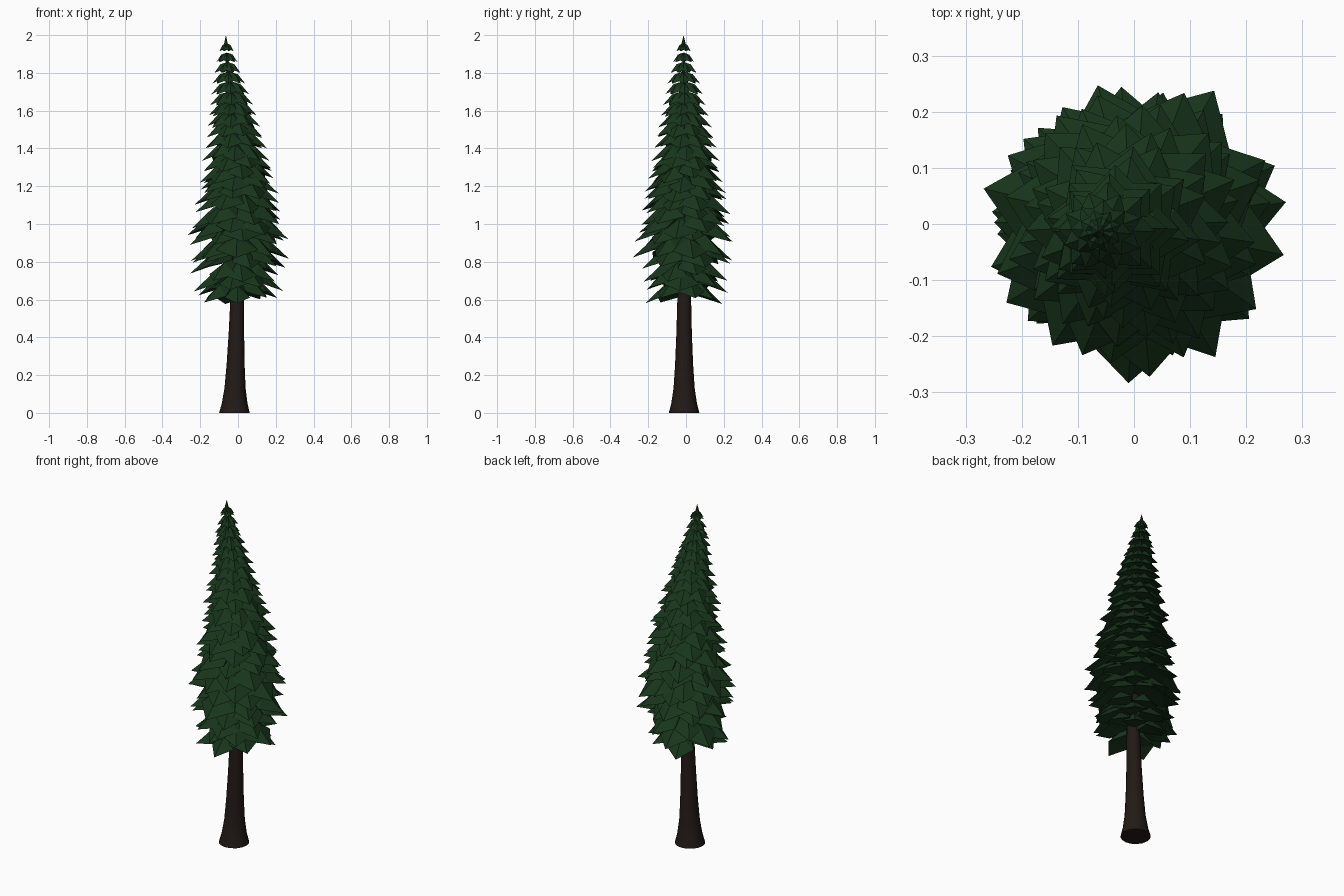
import bpy, bmesh, math, random
from mathutils import Vector

if "Cube" in bpy.data.objects:
    bpy.data.objects.remove(bpy.data.objects["Cube"])

random.seed(11)


def interp(table, z):
    """Linear lookup of (z, v0, v1, ...) rows."""
    if z <= table[0][0]:
        return table[0][1:]
    for a, b in zip(table, table[1:]):
        if z <= b[0]:
            t = (z - a[0]) / (b[0] - a[0])
            return [p + (q - p) * t for p, q in zip(a[1:], b[1:])]
    return table[-1][1:]


def material(name, color):
    m = bpy.data.materials.new(name)
    m.diffuse_color = color
    m.use_nodes = True
    m.node_tree.nodes["Principled BSDF"].inputs["Base Color"].default_value = m.diffuse_color
    return m


def finish(bm, name, mat):
    me = bpy.data.meshes.new(name)
    bm.to_mesh(me)
    bm.free()
    ob = bpy.data.objects.new(name, me)
    bpy.context.collection.objects.link(ob)
    me.materials.append(mat)
    return ob


bark = material("bark", (0.016, 0.01, 0.008, 1))
needles = material("needles", (0.009, 0.036, 0.011, 1))

# Leaning centre line: z, x, y
AXIS = [(0, -0.019, -0.01), (0.6, -0.004, -0.01), (0.9, 0.004, 0.0),
        (1.2, -0.0, 0.0), (1.6, -0.03, -0.008), (1.8, -0.056, -0.013),
        (2.0, -0.064, -0.013)]
# Crown radius at the leaf tips: z, r
CROWN = [(0.58, 0.22), (0.7, 0.235), (0.8, 0.27), (0.92, 0.272), (1.05, 0.245),
         (1.2, 0.213), (1.4, 0.172), (1.6, 0.122), (1.8, 0.073), (1.86, 0.055), (1.92, 0.038)]

# Trunk: flared, tapering tube along the centre line
TRUNK = [(0, 0.081), (0.05, 0.068), (0.13, 0.056), (0.25, 0.048), (0.42, 0.041),
         (0.62, 0.036), (1.0, 0.03), (1.4, 0.02), (1.9, 0.006)]
bm = bmesh.new()
N = 16
rings = []
for z, r in TRUNK:
    x, y = interp(AXIS, z)
    rings.append([bm.verts.new((x + r * math.cos(2 * math.pi * i / N),
                                y + r * math.sin(2 * math.pi * i / N), z)) for i in range(N)])
for a, b in zip(rings, rings[1:]):
    for i in range(N):
        j = (i + 1) % N
        bm.faces.new((a[i], a[j], b[j], b[i]))
bm.faces.new(rings[0][::-1])
bm.faces.new(rings[-1])
trunk = finish(bm, "trunk", bark)
bpy.context.view_layer.objects.active = trunk
trunk.select_set(True)
bpy.ops.object.shade_smooth_by_angle()


def add_leaf(bm, z_tip, ang, r, half_w, rise):
    """Folded, drooping kite-shaped branch: raised ridge above, flatter underside."""
    cx, cy = interp(AXIS, z_tip)
    out = Vector((math.cos(ang), math.sin(ang), 0))
    side = Vector((-out.y, out.x, 0))

    def v(d, s, h):
        return bm.verts.new(Vector((cx, cy, z_tip)) + out * d * r + side * s * half_w + Vector((0, 0, h * rise)))
    root, mid, tip = v(0.04, 0, 1.0), v(0.55, 0, 0.78), v(1, 0, 0)
    left, right, under = v(0.62, 1, 0.27), v(0.62, -1, 0.27), v(0.04, 0, 0.5)
    for f in ((root, left, mid), (mid, left, tip), (root, mid, right), (mid, tip, right),
              (left, under, right), (left, right, tip), (root, under, left), (root, right, under)):
        bm.faces.new(f[::-1])


# Foliage: stacked whorls of leaves, looser at the bottom
bm = bmesh.new()
TIERS = 24
for k in range(TIERS):
    z = 0.6 + (1.915 - 0.6) * k / (TIERS - 1)
    low = max(0, min(1, (1.7 - z) / 0.7))
    count = 8 if z > 0.8 else 7
    phase = random.uniform(0, 2 * math.pi)
    for i in range(count):
        ang = phase + 2 * math.pi * (i + random.uniform(-0.15, 0.15) * low) / count
        zt = z + random.uniform(-0.025, 0.025) * low
        r = interp(CROWN, zt)[0] * (1 + random.uniform(-0.12, 0.06) * low)
        add_leaf(bm, zt, ang, r, r * random.uniform(0.32, 0.4), 0.025 + 0.44 * r)
bmesh.ops.recalc_face_normals(bm, faces=bm.faces)
finish(bm, "foliage", needles)

# Top spike
bm = bmesh.new()
bmesh.ops.create_cone(bm, segments=6, radius1=0.02, radius2=0, depth=0.08, cap_ends=True)
bmesh.ops.translate(bm, verts=bm.verts, vec=(-0.064, -0.013, 1.96))
finish(bm, "top_spike", needles)
